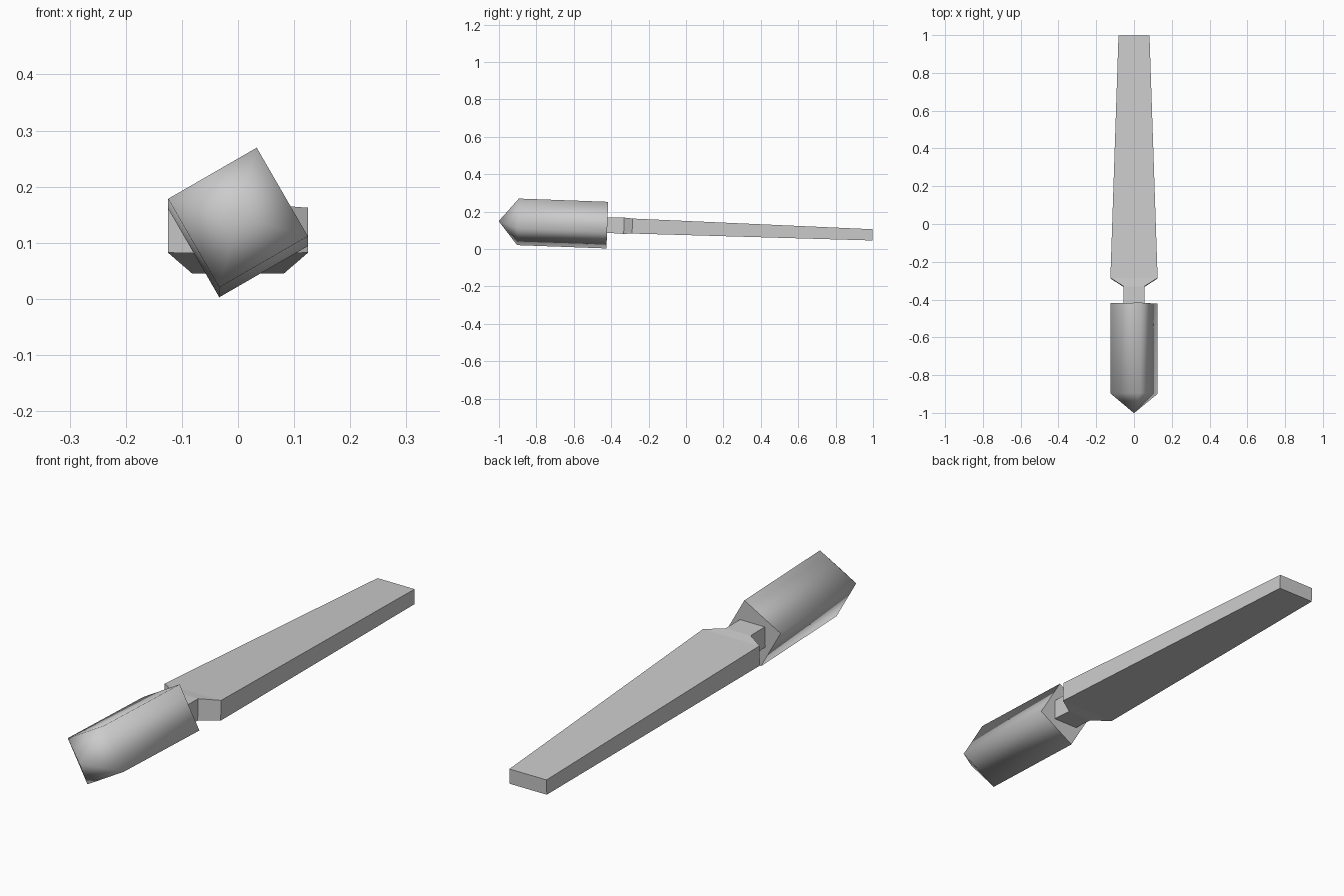
import bpy
import bmesh
import math
from mathutils import Matrix

if "Cube" in bpy.data.objects:
    bpy.data.objects.remove(bpy.data.objects["Cube"], do_unlink=True)

grey = bpy.data.materials.new("plain grey")
grey.use_nodes = True
colour = (0.6, 0.6, 0.6, 1)
grey.diffuse_color = colour
grey.node_tree.nodes["Principled BSDF"].inputs["Base Color"].default_value = colour

# The whole tool leans slightly about its middle
lean = Matrix.Translation((0, 0, 0.112)) @ Matrix.Rotation(math.radians(-2.1), 4, 'X')


def loft(name, rings, tip=None):
    """Skin four-sided rings along y, ending in a cap or a point."""
    bm = bmesh.new()
    loops = [[bm.verts.new(p) for p in ring] for ring in rings]
    for a, b in zip(loops, loops[1:]):
        for i in range(4):
            j = (i + 1) % 4
            bm.faces.new((a[i], a[j], b[j], b[i]))
    bm.faces.new(loops[0])
    if tip:
        point = bm.verts.new(tip)
        for i in range(4):
            bm.faces.new((loops[-1][i], loops[-1][(i + 1) % 4], point))
    else:
        bm.faces.new(loops[-1])
    bmesh.ops.recalc_face_normals(bm, faces=bm.faces)
    bm.transform(lean)
    mesh = bpy.data.meshes.new(name)
    bm.to_mesh(mesh)
    bm.free()
    mesh.materials.append(grey)
    obj = bpy.data.objects.new(name, mesh)
    bpy.context.collection.objects.link(obj)
    return obj


def box_ring(y, w, h):
    return [(-w, y, -h), (w, y, -h), (w, y, h), (-w, y, h)]


def turned_ring(y, r):
    angles = [math.radians(75 + 90 * i) for i in range(4)]
    return [(r * math.cos(a), y, r * math.sin(a)) for a in angles]


# Flat blade with flared shoulder and narrow neck
loft("blade", [box_ring(y, w, h) for y, w, h in (
    (-0.422, 0.055, 0.041), (-0.332, 0.055, 0.0435),
    (-0.287, 0.125, 0.040), (0.998, 0.082, 0.030))])

# Square pointed handle, turned on its axis, soft shaded with a crisp flat end
handle = loft("handle", [turned_ring(-0.421, 0.129), turned_ring(-0.899, 0.129)],
              tip=(0, -1.002, 0))
for face in handle.data.polygons:
    face.use_smooth = True
    if len(face.vertices) == 4 and face.normal.y > 0.9:
        face.use_smooth = False
        rim = set(face.edge_keys)
for edge in handle.data.edges:
    edge.use_edge_sharp = edge.key in rim
